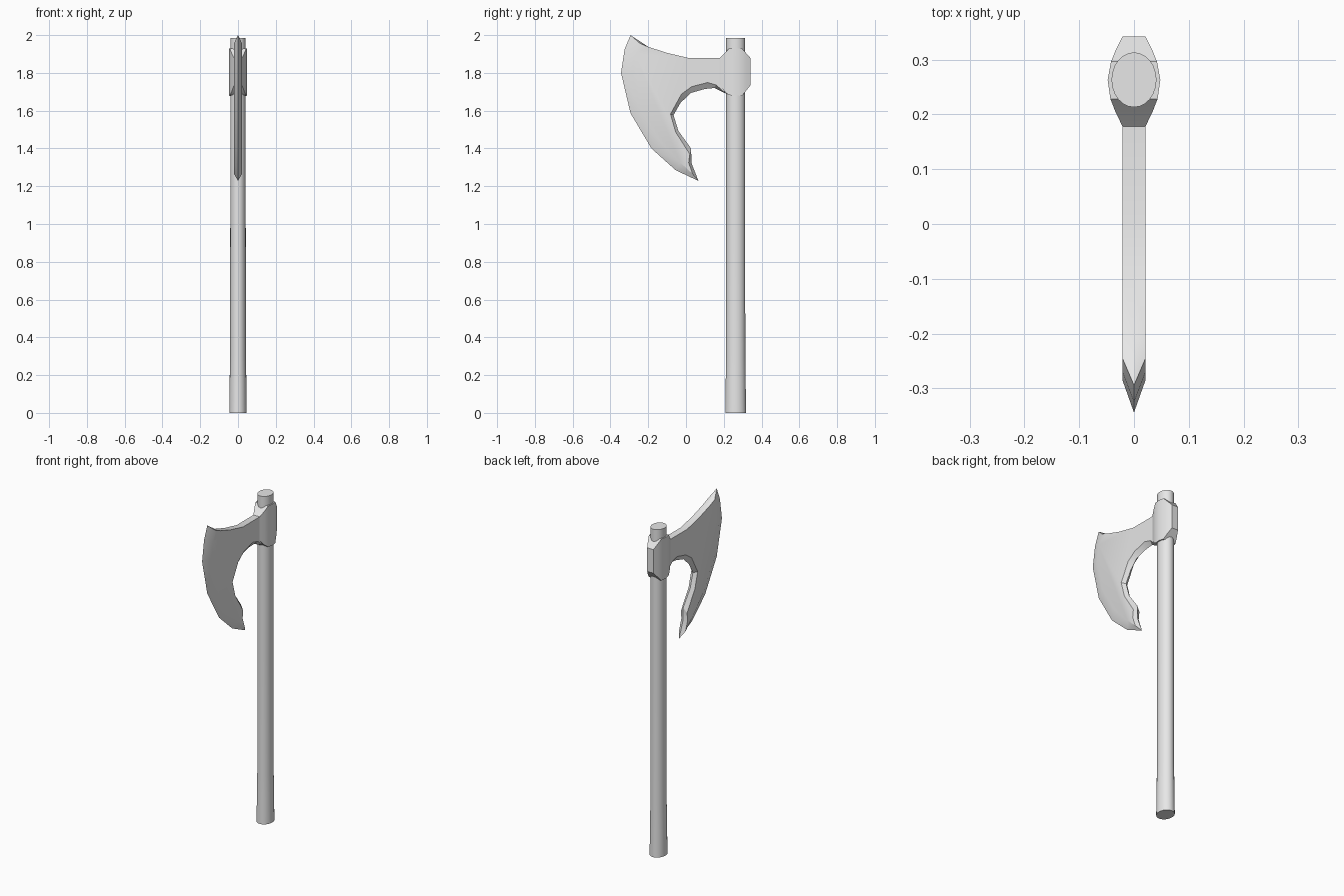
import bpy, bmesh, math

steel = bpy.data.materials.new("plain_grey")
steel.diffuse_color = (0.8, 0.8, 0.8, 1)


def loft(name, rings, angle, caps=True):
    """Skin a series of rings with equal point counts and close both ends."""
    bm = bmesh.new()
    vs = [[bm.verts.new(p) for p in ring] for ring in rings]
    n = len(vs[0])
    for a, b in zip(vs, vs[1:]):
        for i in range(n):
            j = (i + 1) % n
            bm.faces.new((a[i], a[j], b[j], b[i]))
    if caps:
        bm.faces.new(vs[0][::-1])
        bm.faces.new(vs[-1])
    bmesh.ops.remove_doubles(bm, verts=bm.verts, dist=1e-5)
    bmesh.ops.recalc_face_normals(bm, faces=bm.faces)
    me = bpy.data.meshes.new(name)
    bm.to_mesh(me)
    bm.free()
    me.materials.append(steel)
    ob = bpy.data.objects.new(name, me)
    bpy.context.collection.objects.link(ob)
    bpy.context.view_layer.objects.active = ob
    ob.select_set(True)
    bpy.ops.object.shade_smooth_by_angle(angle=math.radians(angle))
    ob.select_set(False)
    return ob


# Handle: oval shaft with a slightly swollen grip at the foot
def oval(z, rx, ry, n=24):
    return [(rx * math.cos(2 * math.pi * i / n),
             0.263 + ry * math.sin(2 * math.pi * i / n), z) for i in range(n)]


loft("handle", [oval(0, 0.046, 0.055), oval(0.15, 0.0445, 0.053),
                oval(0.3, 0.042, 0.051), oval(1.0, 0.041, 0.05),
                oval(1.985, 0.041, 0.05)], 40)

# Socket: block around the shaft, (y, half width, bottom, top)
socket = [(0.178, 0.021, 1.735, 1.878), (0.205, 0.034, 1.70, 1.905),
          (0.228, 0.043, 1.682, 1.93), (0.263, 0.048, 1.68, 1.93),
          (0.296, 0.042, 1.678, 1.93), (0.318, 0.033, 1.705, 1.905),
          (0.342, 0.021, 1.735, 1.878)]
loft("socket", [[(-w, y, lo), (w, y, lo), (w, y, hi), (-w, y, hi)]
                for y, w, lo, hi in socket], 30)

# Blade: centre ridge outline and matching flat cheek outline, as (y, z)
ridge = [(-0.294, 2.0), (-0.325, 1.925), (-0.344, 1.80), (-0.294, 1.587),
         (-0.183, 1.40), (-0.055, 1.285), (0.066, 1.228), (0.029, 1.323),
         (0.027, 1.40), (-0.04, 1.492), (-0.066, 1.577), (-0.03, 1.64),
         (0.024, 1.693), (0.10, 1.715), (0.15, 1.72), (0.21, 1.69)]
cheek = [(-0.245, 1.957), (-0.27, 1.90), (-0.285, 1.79), (-0.24, 1.61),
         (-0.14, 1.44), (-0.03, 1.325), (0.035, 1.265), (0.014, 1.325),
         (0.02, 1.37), (-0.055, 1.487), (-0.082, 1.582), (-0.024, 1.688),
         (0.03, 1.727), (0.114, 1.749), (0.16, 1.736), (0.20, 1.70)]
top = [(0.21, 1.878), (0.018, 1.878), (-0.098, 1.905), (-0.20, 1.938)]
loft("blade", [[(-0.021, y, z) for y, z in cheek + top],
               [(0, y, z) for y, z in ridge + top],
               [(0.021, y, z) for y, z in cheek + top]], 30)
